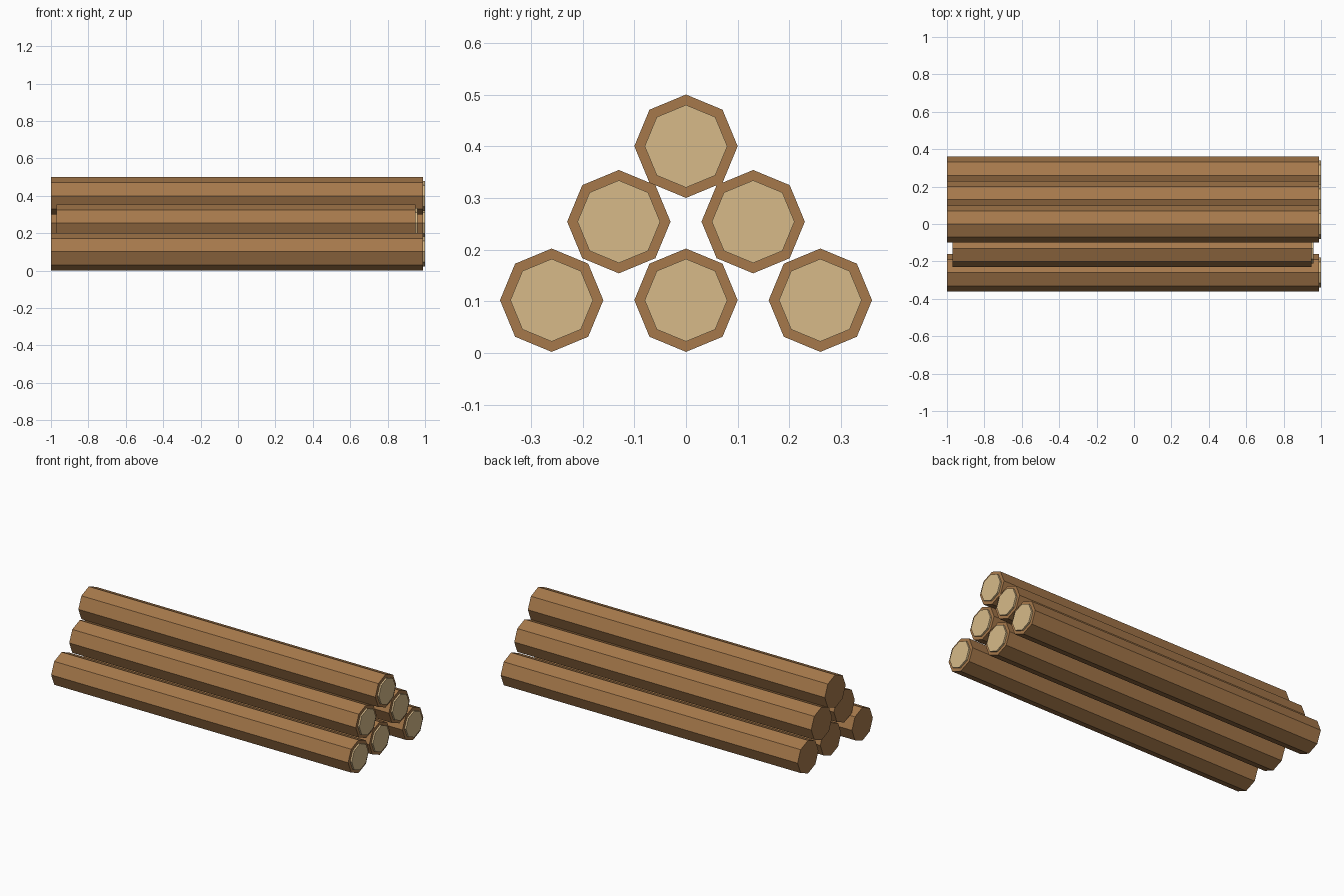
import bpy
from math import pi

if "Cube" in bpy.data.objects:
    bpy.data.objects.remove(bpy.data.objects["Cube"])


def material(name, color):
    m = bpy.data.materials.new(name)
    m.diffuse_color = (*color, 1)
    m.use_nodes = True
    m.node_tree.nodes["Principled BSDF"].inputs["Base Color"].default_value = m.diffuse_color
    return m


bark = material("bark", (0.38, 0.19, 0.07))
wood = material("cut_wood", (0.68, 0.49, 0.25))


def octagon_bar(name, radius, x0, x1, y, z, mat):
    # eight-sided prism lying along x, with a corner pointing up
    bpy.ops.mesh.primitive_cylinder_add(
        vertices=8, radius=radius, depth=x1 - x0,
        location=((x0 + x1) / 2, y, z), rotation=(0, pi / 2, 0))
    ob = bpy.context.object
    ob.name = name
    ob.data.materials.append(mat)


# (label, y, z, back end, cut end): two of the logs are slightly shorter
logs = [
    ("bottom_front", -0.26, 0.102, -1.0, 1.0),
    ("bottom_middle", 0.0, 0.102, -0.97, 0.96),
    ("bottom_back", 0.26, 0.102, -1.0, 1.0),
    ("middle_front", -0.13, 0.254, -0.97, 0.96),
    ("middle_back", 0.13, 0.254, -1.0, 1.0),
    ("top", 0.0, 0.4, -1.0, 1.0),
]

CAP = 0.01
for label, y, z, x0, x1 in logs:
    # bark-covered log, and the pale raised disc on its cut end
    octagon_bar(label + "_log", 0.1, x0, x1 - CAP, y, z, bark)
    octagon_bar(label + "_cut_end", 0.08, x1 - CAP, x1, y, z, wood)
